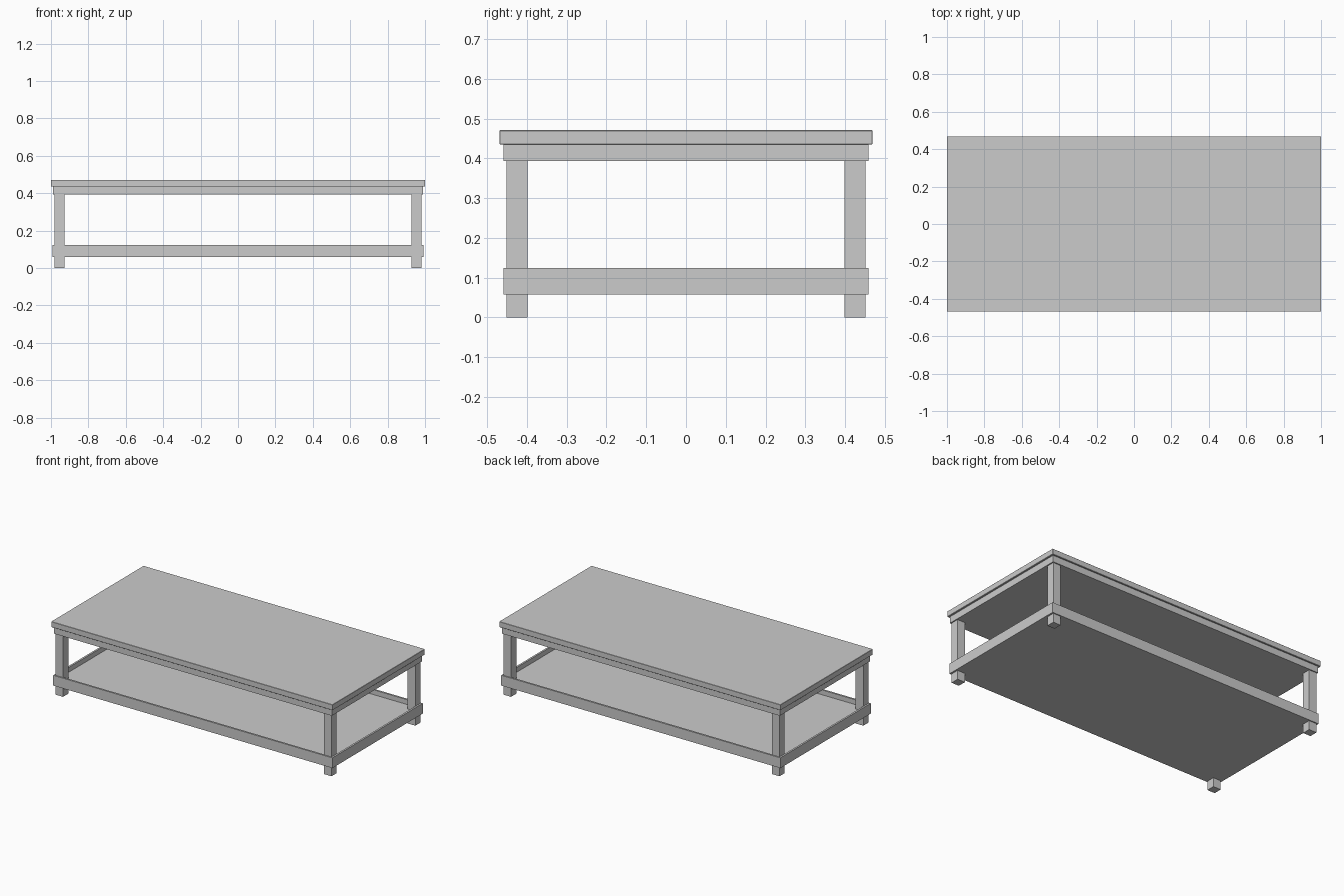
import bpy

if "Cube" in bpy.data.objects:
    bpy.data.objects.remove(bpy.data.objects["Cube"])


def box(name, x0, x1, y0, y1, z0, z1):
    """Axis-aligned box given by its limits."""
    bpy.ops.mesh.primitive_cube_add(
        size=1, location=((x0 + x1) / 2, (y0 + y1) / 2, (z0 + z1) / 2))
    ob = bpy.context.object
    ob.name = name
    ob.scale = (x1 - x0, y1 - y0, z1 - z0)
    bpy.ops.object.transform_apply(location=False, rotation=False, scale=True)
    return ob


def frame(name, hx, hy, z0, z1, t):
    """Four boards around a rectangle, long boards in front and back."""
    for side, s in (("front", -1), ("back", 1)):
        a, b = sorted((s * hy, s * (hy - t)))
        box(f"{side}_{name}", -hx, hx, a, b, z0, z1)
    for side, s in (("left", -1), ("right", 1)):
        a, b = sorted((s * hx, s * (hx - t)))
        box(f"{side}_{name}", a, b, -hy + t, hy - t, z0, z1)


# Table top with a fine eased edge
top = box("table_top", -1, 1, -0.469, 0.469, 0.435, 0.471)
bevel = top.modifiers.new("eased_edge", 'BEVEL')
bevel.width = 0.0015
bevel.segments = 1

# Solid apron slab under the top
box("apron", -0.988, 0.988, -0.459, 0.459, 0.393, 0.435)

# Four square legs
for xn, sx in (("left", -1), ("right", 1)):
    for yn, sy in (("front", -1), ("back", 1)):
        xa, xb = sorted((sx * 0.927, sx * 0.981))
        ya, yb = sorted((sy * 0.399, sy * 0.452))
        box(f"{yn}_{xn}_leg", xa, xb, ya, yb, 0, 0.393)

# Lower shelf: boards wrapped around a recessed panel
frame("shelf_rail", 0.992, 0.459, 0.058, 0.124, 0.012)
box("shelf_panel", -0.98, 0.98, -0.447, 0.447, 0.058, 0.093)
